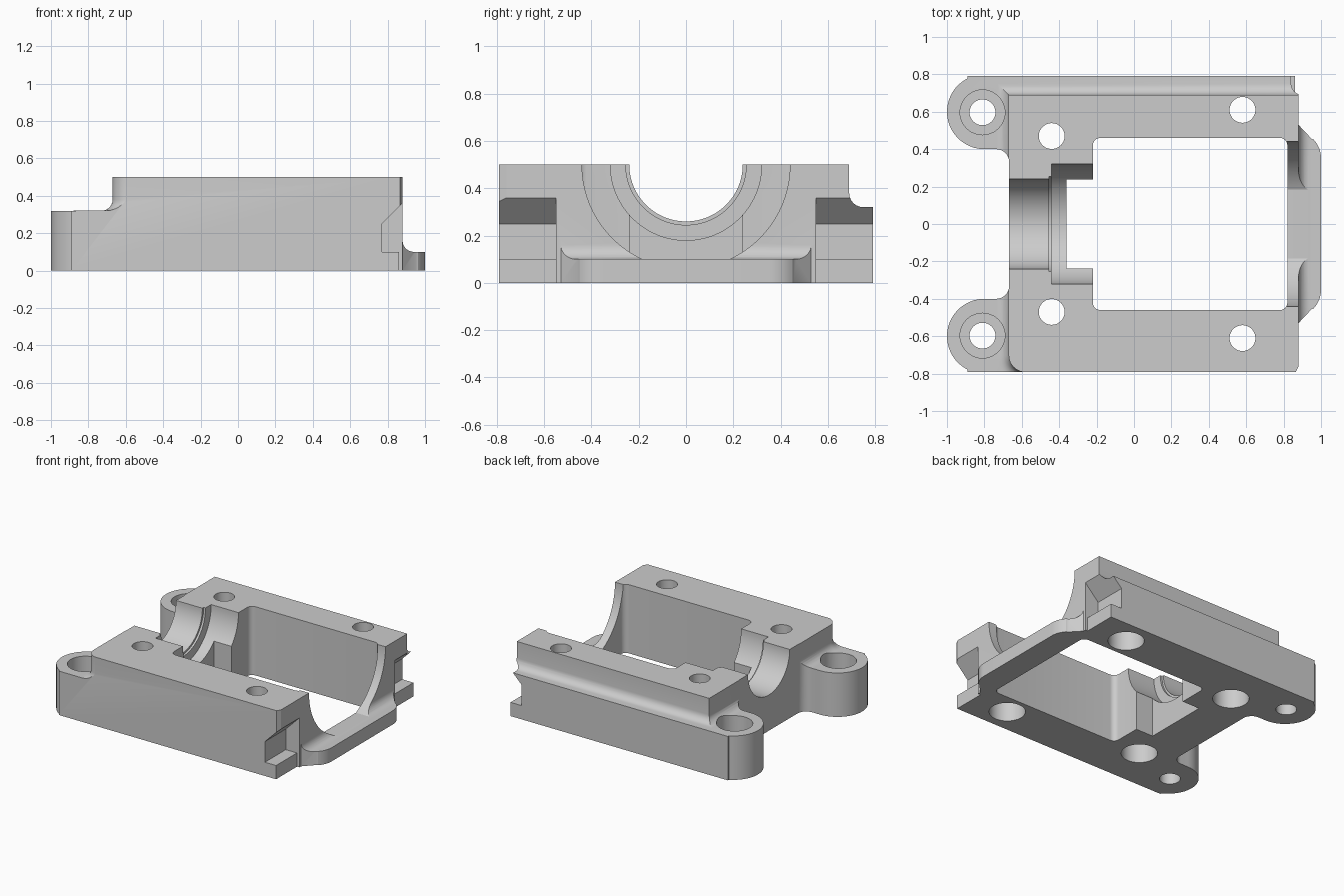
import bpy, bmesh, math
from math import cos, sin, radians

if "Cube" in bpy.data.objects:
    bpy.data.objects.remove(bpy.data.objects["Cube"])

grey = bpy.data.materials.new("plain grey")
grey.diffuse_color = (0.604, 0.604, 0.604, 1)
grey.use_nodes = True
grey.node_tree.nodes["Principled BSDF"].inputs["Base Color"].default_value = grey.diffuse_color


def make(name, bm):
    bmesh.ops.recalc_face_normals(bm, faces=bm.faces)
    me = bpy.data.meshes.new(name)
    bm.to_mesh(me)
    bm.free()
    ob = bpy.data.objects.new(name, me)
    bpy.context.collection.objects.link(ob)
    return ob


def arc(cx, cy, r, a0, a1, n=12):
    return [(cx + r * cos(radians(a0 + (a1 - a0) * i / n)),
             cy + r * sin(radians(a0 + (a1 - a0) * i / n))) for i in range(n + 1)]


def loft(name, rings):
    bm = bmesh.new()
    vs = [[bm.verts.new(p) for p in ring] for ring in rings]
    n = len(vs[0])
    for a, b in zip(vs, vs[1:]):
        for i in range(n):
            j = (i + 1) % n
            bm.faces.new((a[i], a[j], b[j], b[i]))
    bm.faces.new(vs[0])
    bm.faces.new(vs[-1])
    return make(name, bm)


def prism(name, pts, axis, a, b):
    place = {"x": lambda p, t: (t, p[0], p[1]),
             "y": lambda p, t: (p[0], t, p[1]),
             "z": lambda p, t: (p[0], p[1], t)}[axis]
    return loft(name, [[place(p, t) for p in pts] for t in (a, b)])


def stats(me):
    """Whether the mesh is closed, and its volume."""
    bm = bmesh.new()
    bm.from_mesh(me)
    closed = len(bm.faces) > 0 and all(len(e.link_faces) == 2 for e in bm.edges)
    vol = bm.calc_volume()
    bm.free()
    return closed, vol


def combine(ob, other, op="DIFFERENCE"):
    v0 = stats(ob.data)[1]
    for solver in ("MANIFOLD", "EXACT"):
        m = ob.modifiers.new("combine", "BOOLEAN")
        m.operation, m.solver, m.object = op, solver, other
        bpy.context.view_layer.update()
        dg = bpy.context.evaluated_depsgraph_get()
        me = bpy.data.meshes.new_from_object(ob.evaluated_get(dg))
        ob.modifiers.clear()
        closed, v = stats(me)
        if closed and v > 0 and ((v > v0) if op == "UNION" else (v < v0)):
            break
    ob.data = me
    bpy.data.objects.remove(other)


def rect(x0, x1, y0, y1, r=0):
    if r == 0:
        return [(x0, y0), (x1, y0), (x1, y1), (x0, y1)]
    return (arc(x0 + r, y0 + r, r, 180, 270, 6) + arc(x1 - r, y0 + r, r, 270, 360, 6)
            + arc(x1 - r, y1 - r, r, 0, 90, 6) + arc(x0 + r, y1 - r, r, 90, 180, 6))


# Raised block with a concave skirt spreading into the lower slab
def block_ring(z, d):
    pts = [(1.5, -0.792 - d), (1.5, 0.69 + d), (-0.67 - d, 0.69 + d)]
    pts += arc(-0.58, -0.702, 0.09 + d, 180, 270, 10)
    return [(x, y, z) for x, y in pts]


R = 0.06
rings = [block_ring(-0.05, 1), block_ring(0.319, 1)]
rings += [block_ring(0.32 + R - R * cos(radians(a)), R - R * sin(radians(a)))
          for a in range(0, 91, 15)]
rings.append(block_ring(0.5, 0))
body = loft("housing_body", rings)

# Plan outline with two mounting ears
half = [(0.88, 0.76), (0.865, 0.79), (-0.89, 0.79)]
half += arc(-0.8, 0.6, 0.2, 117, 270, 20)
half += arc(-0.737, 0.33, 0.07, 90, 0, 8)
outline = half + [(x, -y) for x, y in reversed(half)]
combine(body, prism("plan_outline", outline, "z", -0.03, 0.7), "INTERSECT")

# Low end flange, filleted into the end wall
flange = prism("end_flange", [(0.85, -0.02), (1.1, -0.02), (1.1, 0.1)]
               + arc(0.94, 0.16, 0.06, 270, 180, 8) + [(0.85, 0.16)], "y", -0.6, 0.6)
side = [(0.84, 0.54), (0.87, 0.54), (0.95, 0.455)] + arc(0.85, 0.35, 0.15, 42, 0, 8)
combine(flange, prism("flange_outline", side + [(x, -y) for x, y in reversed(side)],
                      "z", -0.1, 0.4), "INTERSECT")
combine(body, flange, "UNION")

# Flat underside, central window and the narrow channel beside the saddle
combine(body, prism("underside", rect(-2, 2, -2, 2), "z", -0.5, 0))
combine(body, prism("window", rect(-0.22, 0.82, -0.46, 0.46, 0.04), "z", -0.1, 0.7))
combine(body, prism("channel", rect(-0.36, 0.1, -0.238, 0.238), "z", -0.1, 0.7))


# Shaft bores, open at the top
def bore(r, x0, x1):
    a = 0 if r < 0.4 else math.degrees(math.asin(0.399 / r))
    if a:   # wide bore stops at the flange floor
        pts = arc(0, 0.5, r, 180, 180 + a, 24) + arc(0, 0.5, r, 360 - a, 360, 24)
    else:
        pts = arc(0, 0.5, r, 180, 360, 48)
    return prism("bore", pts + [(r, 0.7), (-r, 0.7)], "x", x0, x1)


for r, x0, x1 in ((0.24, -0.9, -0.4), (0.255, -0.455, -0.39),
                  (0.32, -0.44, 0.0), (0.44, 0.7, 1.1)):
    combine(body, bore(r, x0, x1))

for s in (-1, 1):
    # Undercut notch at each end corner
    notch = [(0.77, 0.1), (0.86, 0.1), (0.86, -0.1), (1.1, -0.1),
             (1.1, 0.58), (0.77, 0.25)]
    combine(body, prism("notch", notch, "y", s * 0.55, s * 0.9))
    # Through holes with counterbores: x, y, counterbore bottom and top
    for x, y, z0, z1 in ((-0.81, 0.597, 0.17, 0.4), (-0.44, 0.47, -0.1, 0.2),
                         (0.58, 0.61, -0.1, 0.2)):
        combine(body, prism("hole", arc(x, s * y, 0.069, 0, 352.5, 47), "z", -0.2, 0.7))
        combine(body, prism("counterbore", arc(x, s * y, 0.12, 0, 352.5, 47), "z", z0, z1))

body.data.materials.clear()
body.data.materials.append(grey)
for p in body.data.polygons:
    p.material_index = 0
bpy.context.view_layer.objects.active = body
body.select_set(True)
bpy.ops.object.shade_smooth_by_angle(angle=radians(25))
